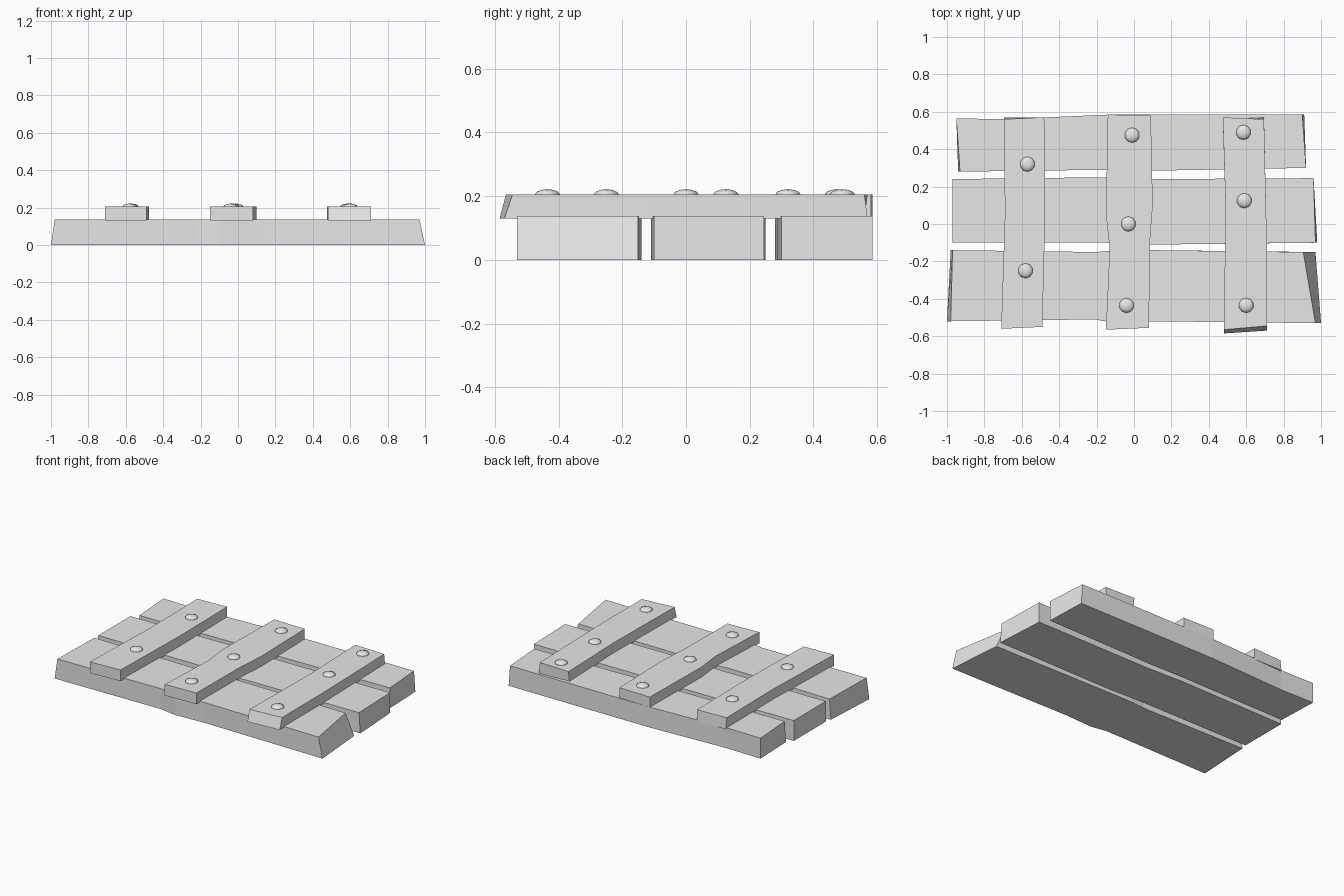
import bpy
import bmesh
from mathutils import Matrix, Vector

default_cube = bpy.data.objects.get("Cube")
if default_cube:
    bpy.data.objects.remove(default_cube, do_unlink=True)

# One plain grey for the whole panel
grey = bpy.data.materials.new("plain_grey")
grey.use_nodes = True
grey.diffuse_color = (0.8, 0.8, 0.8, 1)
grey.node_tree.nodes["Principled BSDF"].inputs["Base Color"].default_value = grey.diffuse_color


def add_object(name, bm):
    bmesh.ops.recalc_face_normals(bm, faces=bm.faces)
    mesh = bpy.data.meshes.new(name)
    bm.to_mesh(mesh)
    bm.free()
    mesh.materials.append(grey)
    obj = bpy.data.objects.new(name, mesh)
    bpy.context.collection.objects.link(obj)
    return obj


def board(name, edge_a, edge_b, bottom, top, axis, flare):
    """Uneven board between two long edges; flare moves the underside's four
    corners along the axis, in the order a-start, a-end, b-start, b-end."""
    bm = bmesh.new()
    last = len(edge_a) - 1
    rings = []
    for i, (a, b) in enumerate(zip(edge_a, edge_b)):
        low_a, low_b = Vector((*a, bottom)), Vector((*b, bottom))
        if i == 0:
            low_a[axis] += flare[0]
            low_b[axis] += flare[2]
        elif i == last:
            low_a[axis] += flare[1]
            low_b[axis] += flare[3]
        corners = (low_a, low_b, Vector((*b, top)), Vector((*a, top)))
        rings.append([bm.verts.new(co) for co in corners])
    for r, s in zip(rings, rings[1:]):
        for k in range(4):
            n = (k + 1) % 4
            bm.faces.new((r[k], r[n], s[n], s[k]))
    bm.faces.new(rings[0])
    bm.faces.new(rings[-1])
    return add_object(name, bm)


# Three long planks, each given as front edge then back edge
planks = {
    "front_plank": (
        [(-.98, -.52), (-.21, -.51), (-.1, -.53), (.1, -.52), (.97, -.53)],
        [(-.97, -.14), (-.2, -.15), (-.1, -.14), (.1, -.14), (.905, -.15)],
        (-.02, .03, -.01, .065)),
    "middle_plank": (
        [(-.97, -.1), (-.15, -.1), (.1, -.11), (.97, -.1)],
        [(-.97, .24), (-.15, .25), (.1, .24), (.96, .245)],
        (0, .01, 0, 0)),
    "back_plank": (
        [(-.93, .28), (-.15, .29), (.1, .285), (.92, .3)],
        [(-.95, .565), (-.7, .56), (-.13, .585), (.9, .585)],
        (-.01, 0, 0, .01)),
}
for name, (front, back, flare) in planks.items():
    board(name, front, back, 0, .137, 0, flare)

# Three cross slats, each given as right edge then left edge
slats = {
    "right_slat": (
        [(-.71, -.56), (-.69, .05), (-.695, .56)],
        [(-.49, -.55), (-.475, .05), (-.48, .57)],
        (0, .01, 0, 0)),
    "middle_slat": (
        [(-.15, -.565), (-.13, -.13), (-.15, .05), (-.14, .585)],
        [(.08, -.555), (.085, -.1), (.1, .1), (.09, .58)],
        (0, 0, 0, 0)),
    "left_slat": (
        [(.48, -.565), (.49, .08), (.475, .57)],
        [(.71, -.545), (.71, -.1), (.695, .56)],
        (-.02, -.01, -.025, .01)),
}
for name, (right, left, flare) in slats.items():
    board(name, right, left, .13, .205, 1, flare)

# Shallow domed nail heads on the slats
nails = [(-.57, .32), (-.58, -.25),
         (-.01, .475), (-.03, 0), (-.04, -.435),
         (.585, .49), (.59, .125), (.6, -.435)]
for number, (x, y) in enumerate(nails, 1):
    bm = bmesh.new()
    bmesh.ops.create_icosphere(bm, subdivisions=2, radius=.04)
    bmesh.ops.transform(bm, matrix=Matrix.Diagonal((1, 1, .42, 1)), verts=bm.verts)
    nail = add_object(f"nail_head_{number}", bm)
    nail.location = (x, y, .205)
    for poly in nail.data.polygons:
        poly.use_smooth = True
